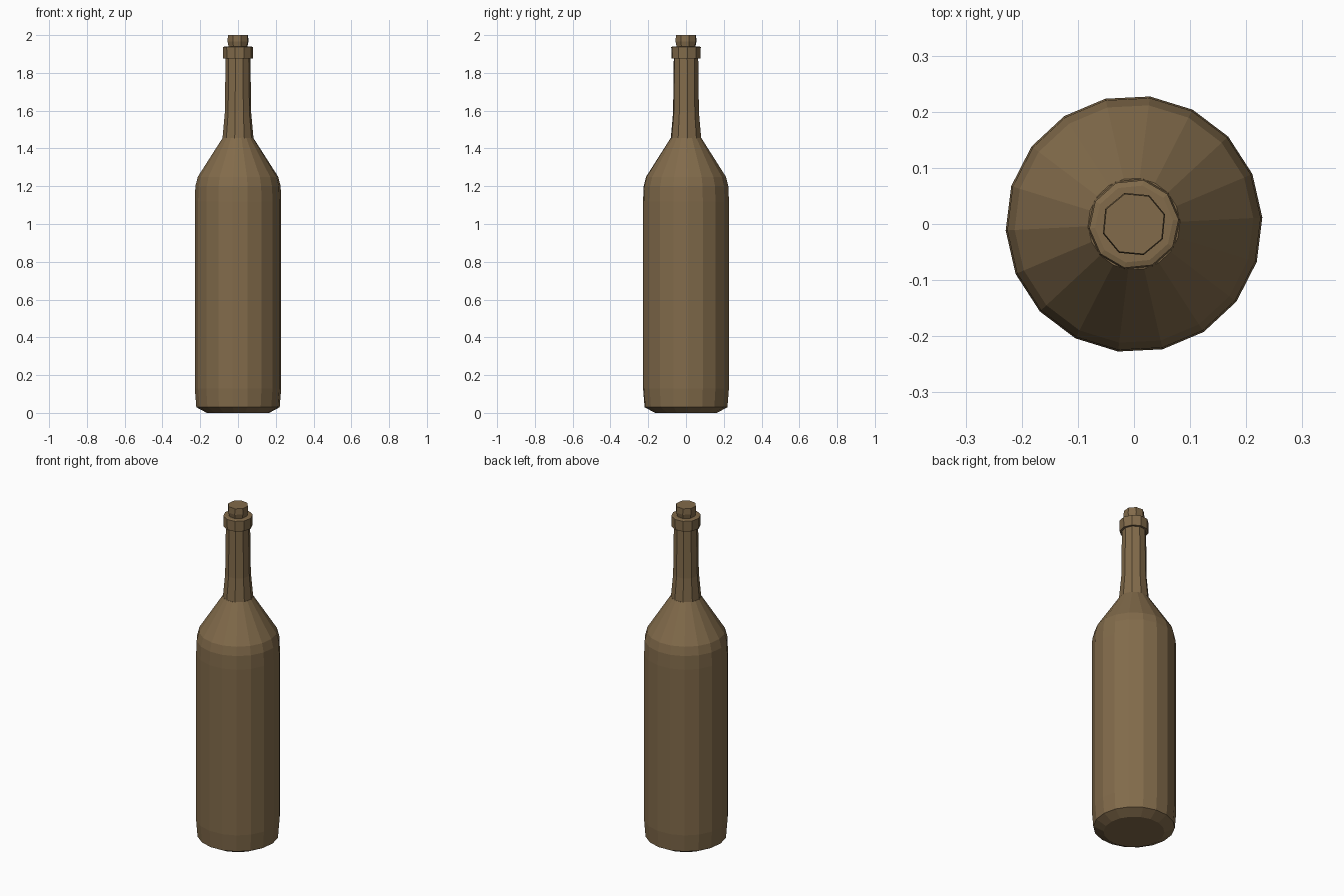
import bpy, bmesh, math

if "Cube" in bpy.data.objects:
    bpy.data.objects.remove(bpy.data.objects["Cube"])

mat = bpy.data.materials.new("olive_brown_glass")
mat.diffuse_color = (0.223, 0.147, 0.070, 1)
mat.use_nodes = True
mat.node_tree.nodes["Principled BSDF"].inputs["Base Color"].default_value = mat.diffuse_color


def lathe(name, profile, sides, turn=0.0):
    """Spin (radius, z) rings into a closed, flat-shaded solid."""
    bm = bmesh.new()
    rings = []
    for r, z in profile:
        rings.append([bm.verts.new((r * math.cos(turn + math.tau * i / sides),
                                    r * math.sin(turn + math.tau * i / sides), z))
                      for i in range(sides)])
    for a, b in zip(rings, rings[1:]):
        for i in range(sides):
            j = (i + 1) % sides
            bm.faces.new((a[i], a[j], b[j], b[i]))
    bm.faces.new(rings[0][::-1])
    bm.faces.new(rings[-1])
    bmesh.ops.recalc_face_normals(bm, faces=bm.faces)
    me = bpy.data.meshes.new(name)
    bm.to_mesh(me)
    bm.free()
    me.materials.append(mat)
    ob = bpy.data.objects.new(name, me)
    bpy.context.collection.objects.link(ob)
    return ob


# Body with chamfered foot and sloping shoulder
lathe("bottle_body", [(0.165, 0.0), (0.221, 0.03), (0.229, 0.13), (0.229, 1.12),
                      (0.226, 1.2), (0.213, 1.25), (0.082, 1.455)], 18, 0.05)
# Slightly flared neck
lathe("bottle_neck", [(0.084, 1.44), (0.082, 1.46), (0.070, 1.59), (0.066, 1.89)], 10, 0.1)
# Raised collar round the mouth
lathe("mouth_collar", [(0.079, 1.875), (0.080, 1.937), (0.070, 1.94)], 10, 0.1)
# Tapered stopper
lathe("cork", [(0.050, 1.93), (0.058, 1.965), (0.056, 2.0)], 8, 0.3)
